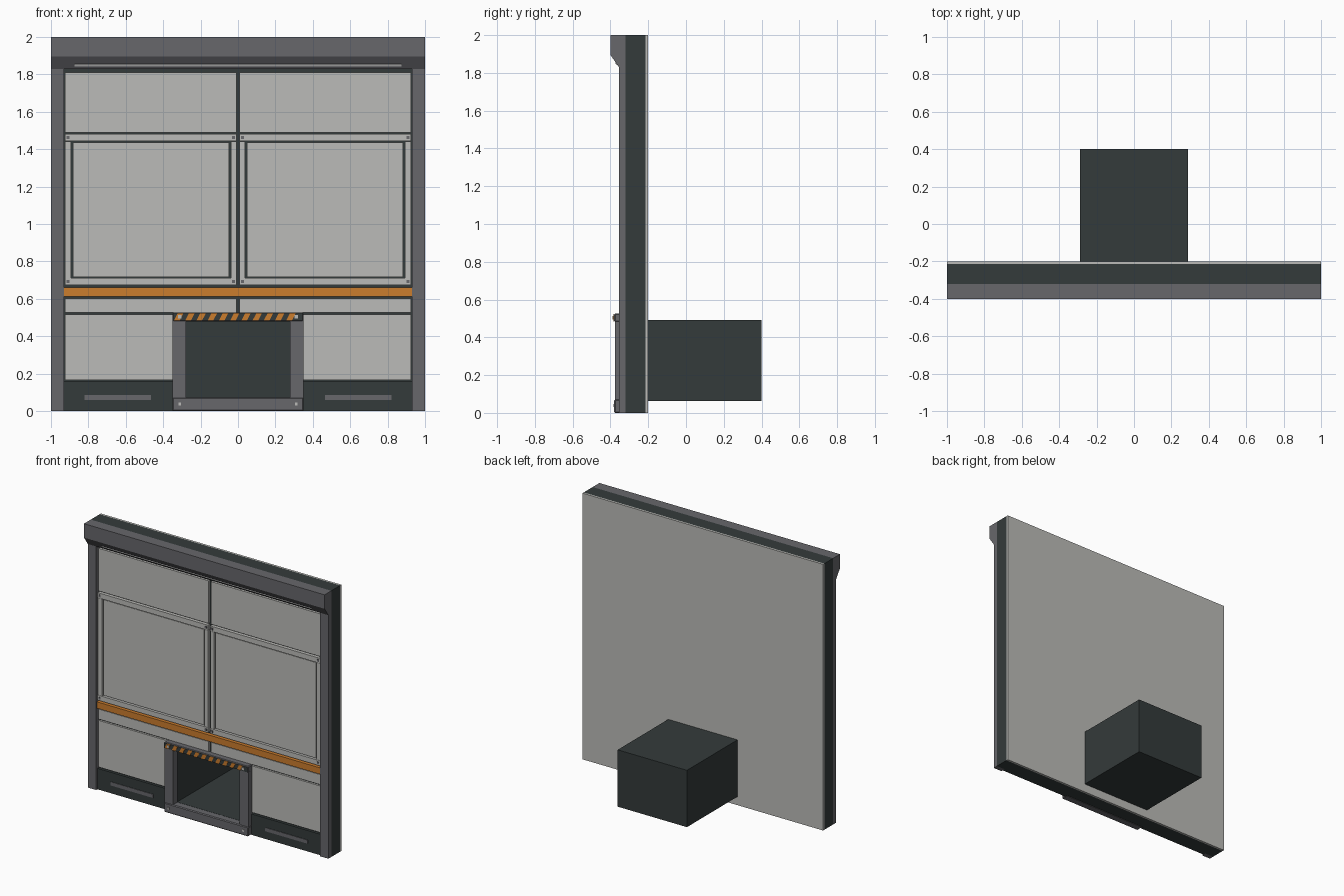
import bpy, bmesh
from mathutils import Vector

if "Cube" in bpy.data.objects:
    bpy.data.objects.remove(bpy.data.objects["Cube"])


def material(name, r, g, b):
    m = bpy.data.materials.new(name)
    m.diffuse_color = (r, g, b, 1)
    m.use_nodes = True
    m.node_tree.nodes["Principled BSDF"].inputs["Base Color"].default_value = m.diffuse_color
    return m


LIGHT = material("light panel grey", 0.50, 0.50, 0.48)
GREY = material("mid grey", 0.135, 0.135, 0.147)
DARK = material("dark slate", 0.034, 0.043, 0.043)
ORANGE = material("safety orange", 0.60, 0.205, 0.027)
WHITE = material("lamp white", 0.85, 0.85, 0.85)


def finish(name, bm, mat, bevel=0):
    bmesh.ops.recalc_face_normals(bm, faces=bm.faces)
    me = bpy.data.meshes.new(name)
    bm.to_mesh(me)
    bm.free()
    me.materials.append(mat)
    ob = bpy.data.objects.new(name, me)
    bpy.context.collection.objects.link(ob)
    if bevel:
        mod = ob.modifiers.new("bevel", 'BEVEL')
        mod.width, mod.segments = bevel, 1
    return ob


def extrude(bm, faces, vec):
    geo = bmesh.ops.extrude_face_region(bm, geom=faces)["geom"]
    bmesh.ops.translate(bm, vec=vec, verts=[v for v in geo if isinstance(v, bmesh.types.BMVert)])


def prisms(name, polys, y0, y1, mat, bevel=0):
    """Front-view polygons (x, z) extruded from y0 to y1."""
    bm = bmesh.new()
    for poly in polys:
        face = bm.faces.new([bm.verts.new((x, y0, z)) for x, z in poly])
        extrude(bm, [face], Vector((0, y1 - y0, 0)))
    return finish(name, bm, mat, bevel)


def rect(x0, x1, z0, z1):
    return [(x0, z0), (x1, z0), (x1, z1), (x0, z1)]


def box(name, x0, x1, z0, z1, y0, y1, mat, pair=False, bevel=0):
    polys = [rect(x0, x1, z0, z1)]
    if pair:
        polys.append(rect(-x1, -x0, z0, z1))
    return prisms(name, polys, y0, y1, mat, bevel)


def ring(name, outer, inner, y0, y1, mat):
    """Rectangular slab with a rectangular hole."""
    bm = bmesh.new()
    o = [bm.verts.new((x, y0, z)) for x, z in rect(*outer)]
    i = [bm.verts.new((x, y0, z)) for x, z in rect(*inner)]
    faces = [bm.faces.new((o[k], o[(k + 1) % 4], i[(k + 1) % 4], i[k])) for k in range(4)]
    extrude(bm, faces, Vector((0, y1 - y0, 0)))
    return finish(name, bm, mat)


# wall core and back sheet, both pierced by the hatch
HOLE = (-0.285, 0.285, 0.067, 0.488)
ring("wall_core", (-1, 1, 0, 2), HOLE, -0.32, -0.215, DARK)
ring("back_sheet", (-1, 1, 0, 2), HOLE, -0.215, -0.20, LIGHT)

# hollow box behind the wall, open at the front
bm = bmesh.new()
bmesh.ops.create_cube(bm, size=1)
bmesh.ops.scale(bm, vec=(0.576, 0.72, 0.427), verts=bm.verts)
bmesh.ops.translate(bm, vec=(0, 0.04, 0.2775), verts=bm.verts)
bm.normal_update()
bmesh.ops.delete(bm, geom=[f for f in bm.faces if f.normal.y < -0.5], context='FACES')
hatch = finish("hatch_box", bm, DARK)
# make sure the shell grows inwards from the outer size
back = min(hatch.data.polygons, key=lambda p: -p.center.y)
mod = hatch.modifiers.new("shell", 'SOLIDIFY')
mod.thickness = 0.008
mod.offset = -1 if back.normal.y > 0 else 1

# side pillars and sloped cornice
box("side_pillars", 0.93, 1, 0, 1.83, -0.355, -0.32, GREY, pair=True)
bm = bmesh.new()
profile = [(-0.32, 1.83), (-0.355, 1.83), (-0.40, 1.895), (-0.40, 2), (-0.32, 2)]
face = bm.faces.new([bm.verts.new((-1, y, z)) for y, z in profile])
extrude(bm, [face], Vector((2, 0, 0)))
finish("cornice", bm, GREY)

# thin lamp lying on the cornice slope
bm = bmesh.new()
face = bm.faces.new([bm.verts.new((-0.875, y, z)) for y, z in
                     [(-0.364, 1.845), (-0.371, 1.855), (-0.375, 1.852), (-0.368, 1.842)]])
extrude(bm, [face], Vector((1.75, 0, 0)))
finish("cornice_lamp", bm, WHITE)

# wall panels, dark core showing in the gaps
PY = -0.335
box("upper_panels", 0.009, 0.925, 1.49, 1.81, PY, -0.32, LIGHT, pair=True)
box("middle_panels", 0.047, 0.883, 0.717, 1.435, PY, -0.32, LIGHT, pair=True)
box("inner_stiles", 0.009, 0.038, 0.71, 1.44, -0.342, -0.32, LIGHT, pair=True)
box("outer_stiles", 0.892, 0.925, 0.71, 1.44, -0.342, -0.32, LIGHT, pair=True)
for label, z in (("lower", 0.692), ("upper", 1.462)):
    box(label + "_rails", 0.009, 0.925, z - 0.019, z + 0.019, -0.345, -0.32, LIGHT, pair=True)
    for side, x in (("inner", 0.025), ("outer", 0.908)):
        box(f"{label}_{side}_bolts", x - 0.008, x + 0.008, z - 0.008, z + 0.008,
            -0.349, -0.345, GREY, pair=True)
box("orange_band", -0.93, 0.93, 0.612, 0.66, -0.348, -0.32, ORANGE)
box("narrow_panels", 0.009, 0.925, 0.527, 0.602, PY, -0.32, LIGHT, pair=True)
box("lower_panels", 0.35, 0.925, 0.167, 0.517, PY, -0.32, LIGHT, pair=True)

# dark skirting with slots
box("skirting", 0.35, 0.93, 0, 0.157, -0.34, -0.32, DARK, pair=True)
box("skirting_slots", 0.465, 0.82, 0.06, 0.087, -0.344, -0.34, GREY, pair=True)

# hatch frame
box("hatch_jambs", 0.277, 0.35, 0.07, 0.485, -0.375, -0.32, GREY, pair=True)
box("hatch_sill", -0.35, 0.35, 0, 0.072, -0.38, -0.32, GREY, bevel=0.006)
box("hatch_lintel", -0.35, 0.35, 0.48, 0.527, -0.38, -0.32, GREY, bevel=0.006)
box("sill_bolts", 0.304, 0.318, 0.03, 0.046, -0.385, -0.38, LIGHT, pair=True)

# hazard stripes on the lintel
box("hazard_plate", -0.346, 0.346, 0.484, 0.523, -0.382, -0.38, DARK)
stripes = []
for k in range(11):
    x = -0.33 + k * 0.06
    stripes.append([(x - 0.012, 0.484), (x + 0.018, 0.484), (x + 0.038, 0.523), (x + 0.008, 0.523)])
prisms("hazard_stripes", stripes, -0.384, -0.382, ORANGE)
box("lintel_bolts", 0.302, 0.32, 0.495, 0.513, -0.388, -0.384, LIGHT, pair=True)
